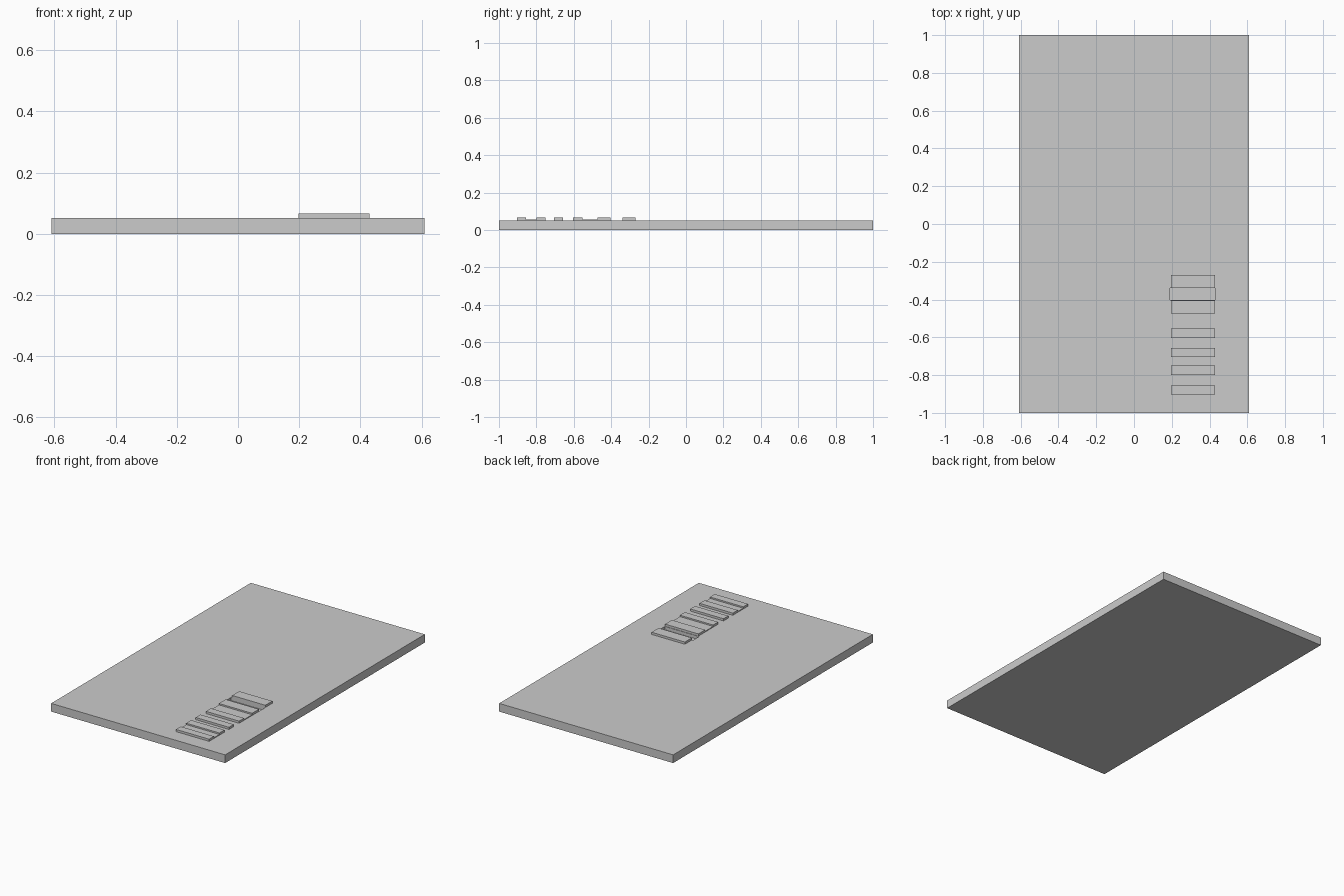
import bpy

if "Cube" in bpy.data.objects:
    bpy.data.objects.remove(bpy.data.objects["Cube"])

TOP = 0.052          # slab top
X0, X1 = 0.197, 0.43  # extent of the ribs across the slab


def box(name, x0, x1, y0, y1, z0, z1):
    bpy.ops.mesh.primitive_cube_add(
        size=1, location=((x0 + x1) / 2, (y0 + y1) / 2, (z0 + z1) / 2))
    ob = bpy.context.object
    ob.name = name
    ob.scale = (x1 - x0, y1 - y0, z1 - z0)
    bpy.ops.object.transform_apply(location=True, rotation=True, scale=True)
    return ob


def ribbed_strip(name, profile):
    """Extrude a (y, z) top profile across the strip width."""
    ring = [(profile[0][0], TOP)] + profile + [(profile[-1][0], TOP)]
    n = len(ring)
    verts = [(x, y, z) for x in (X0, X1) for y, z in ring]
    faces = [tuple(range(n)), tuple(reversed(range(n, 2 * n)))]
    faces += [(i, i + n, (i + 1) % n + n, (i + 1) % n) for i in range(n)]
    mesh = bpy.data.meshes.new(name)
    mesh.from_pydata(verts, [], faces)
    ob = bpy.data.objects.new(name, mesh)
    bpy.context.collection.objects.link(ob)
    bpy.context.view_layer.objects.active = ob
    ob.select_set(True)
    bpy.ops.object.mode_set(mode='EDIT')
    bpy.ops.mesh.select_all(action='SELECT')
    bpy.ops.mesh.normals_make_consistent(inside=False)
    bpy.ops.object.mode_set(mode='OBJECT')
    return ob


# main slab with a shallow slot between the two rear ribs
slab = box("slab", -0.61, 0.61, -1, 1, 0, TOP)
cutter = box("slot_cutter", 0.19, X1, -0.402, -0.34, TOP - 0.02, TOP + 0.05)
cut = slab.modifiers.new("slot", 'BOOLEAN')
cut.operation = 'DIFFERENCE'
cut.solver = 'EXACT'
cut.object = cutter
bpy.context.view_layer.objects.active = slab
bpy.ops.object.modifier_apply(modifier="slot")
bpy.data.objects.remove(cutter)

# single ribs
HIGH, LOW = 0.066, 0.057
box("rear_rib", X0, X1, -0.34, -0.27, TOP, HIGH)
box("middle_rib", X0, X1, -0.705, -0.657, TOP, HIGH)

# paired ribs joined by a low web
for name, a, b, c, d in (("front_rib_pair", -0.903, -0.855, -0.80, -0.75),
                         ("centre_rib_pair", -0.603, -0.553, -0.473, -0.405)):
    ribbed_strip(name, [(a, HIGH), (b, HIGH), (b, LOW), (c, LOW), (c, HIGH), (d, HIGH)])
